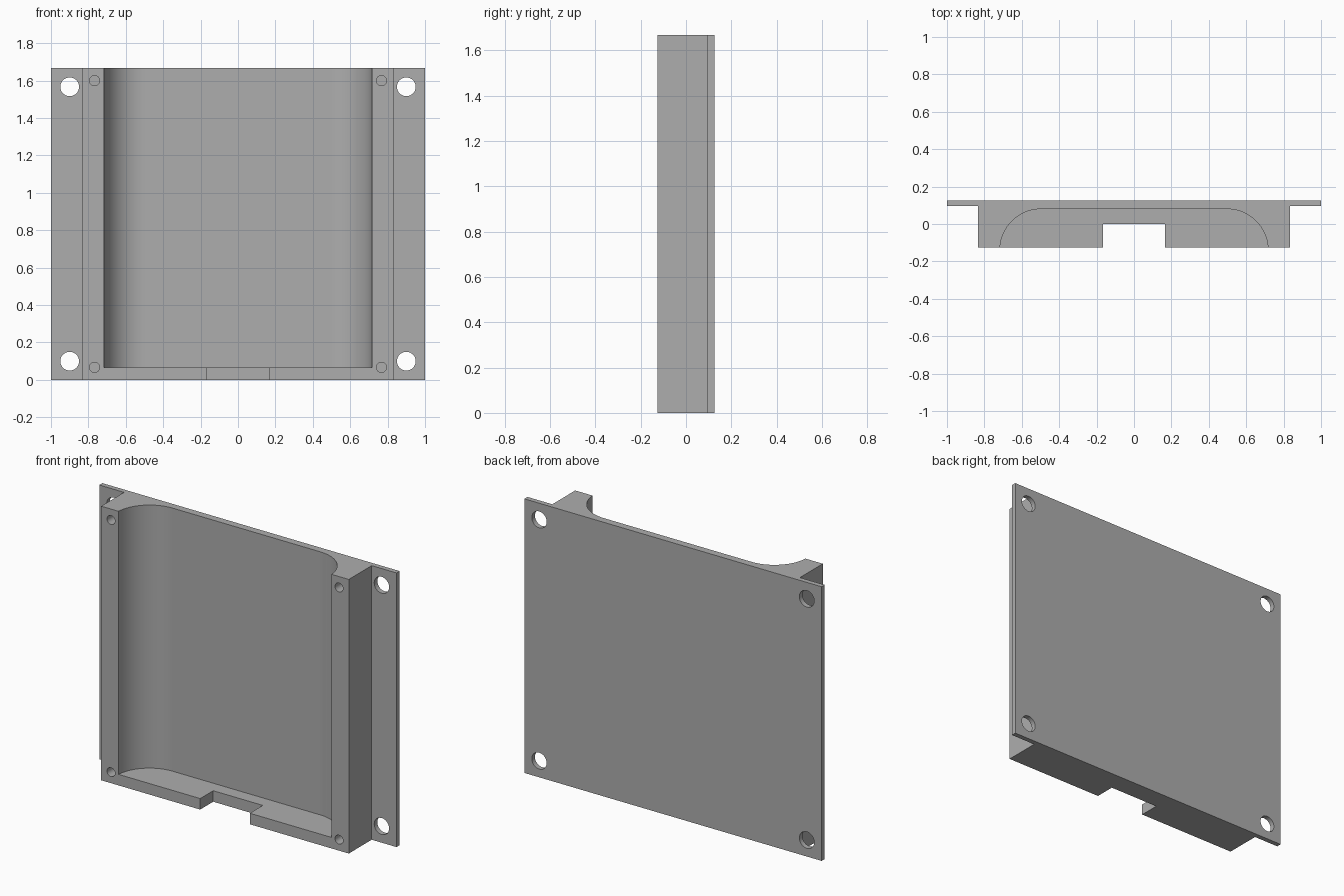
import bpy
import bmesh
from math import cos, sin, pi
from mathutils import Matrix

if "Cube" in bpy.data.objects:
    bpy.data.objects.remove(bpy.data.objects["Cube"], do_unlink=True)

# Main dimensions
HEIGHT = 1.667
FRONT, BACK = -0.125, 0.125
FLANGE_FRONT = 0.095
BODY_X = 0.833
FLOOR = 0.067

grey = bpy.data.materials.new("plain grey")
grey.use_nodes = True
colour = (0.42, 0.42, 0.42, 1)
grey.diffuse_color = colour
grey.node_tree.nodes["Principled BSDF"].inputs["Base Color"].default_value = colour


def finish(name, bm):
    bmesh.ops.recalc_face_normals(bm, faces=bm.faces)
    mesh = bpy.data.meshes.new(name)
    bm.to_mesh(mesh)
    bm.free()
    mesh.materials.append(grey)
    obj = bpy.data.objects.new(name, mesh)
    bpy.context.collection.objects.link(obj)
    return obj


def prism(name, outline, z0, z1):
    """Extrude a plan outline upwards from z0 to z1."""
    bm = bmesh.new()
    face = bm.faces.new([bm.verts.new((x, y, z0)) for x, y in outline])
    up = bmesh.ops.extrude_face_region(bm, geom=[face])["geom"]
    bmesh.ops.translate(bm, vec=(0, 0, z1 - z0),
                        verts=[v for v in up if isinstance(v, bmesh.types.BMVert)])
    return finish(name, bm)


def hole(name, x, z, radius, y0, y1):
    """Round cutter running front to back."""
    bm = bmesh.new()
    place = Matrix.Translation((x, (y0 + y1) / 2, z)) @ Matrix.Rotation(pi / 2, 4, "X")
    bmesh.ops.create_cone(bm, cap_ends=True, segments=48, radius1=radius,
                          radius2=radius, depth=y1 - y0, matrix=place)
    return finish(name, bm)


def mirrored(half):
    return half + [(-x, y) for x, y in reversed(half)]


# Block with a thin flange along each side
tray = prism("tray", mirrored([(BODY_X, FRONT), (BODY_X, FLANGE_FRONT),
                               (1, FLANGE_FRONT), (1, BACK)]), 0, HEIGHT)

# Round-cornered channel, open at the front and top
r, cx, cy = 0.22, 0.497, -0.14
arc = [(cx + r * cos(a), cy + r * sin(a))
       for a in (pi / 2 * i / 24 for i in range(25))]
cutters = [prism("channel_cutter", mirrored([(cx + r, FRONT - 0.1)] + arc),
                 FLOOR, HEIGHT + 0.1)]

# Notch in the bottom wall
cutters.append(prism("notch_cutter", mirrored([(0.167, FRONT - 0.1), (0.167, 0)]),
                     -0.1, FLOOR + 0.05))

# Through holes in the flanges and blind screw holes in the front rails
for side in (-1, 1):
    for z in (0.1, HEIGHT - 0.1):
        cutters.append(hole("mount_hole_cutter", side * 0.9, z, 0.05, 0, 0.3))
    for z in (FLOOR, HEIGHT - FLOOR):
        cutters.append(hole("screw_hole_cutter", side * 0.767, z, 0.027, FRONT - 0.1, 0.03))

bpy.context.view_layer.objects.active = tray
for cutter in cutters:
    mod = tray.modifiers.new(cutter.name, "BOOLEAN")
    mod.operation = "DIFFERENCE"
    mod.solver = "EXACT"
    mod.object = cutter
    bpy.ops.object.modifier_apply(modifier=mod.name)
    bpy.data.objects.remove(cutter, do_unlink=True)

# Smooth curves, sharp edges
bpy.ops.object.select_all(action="DESELECT")
tray.select_set(True)
bpy.ops.object.shade_smooth_by_angle(angle=pi / 6)
